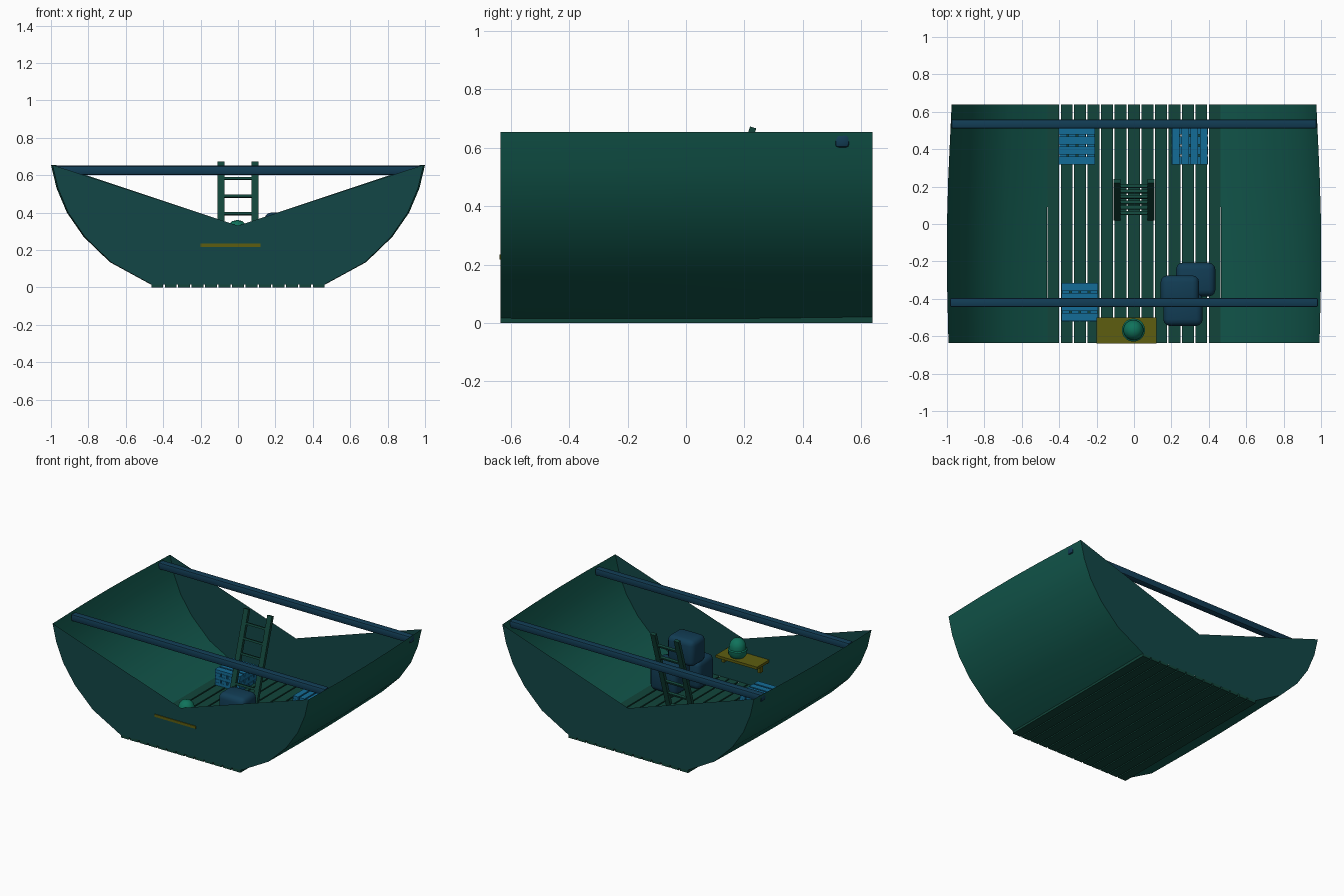
import bpy, bmesh, math
from mathutils import Vector, Matrix

if "Cube" in bpy.data.objects:
    bpy.data.objects.remove(bpy.data.objects["Cube"])


def material(name, col):
    m = bpy.data.materials.new(name)
    m.diffuse_color = (*col, 1)
    m.use_nodes = True
    m.node_tree.nodes["Principled BSDF"].inputs["Base Color"].default_value = m.diffuse_color
    return m


HULL = material("hull_green", (0.006, 0.095, 0.072))
WALL = material("wall_teal", (0.006, 0.062, 0.062))
WOOD = material("dark_wood", (0.006, 0.06, 0.043))
BEAM = material("beam_blue", (0.006, 0.046, 0.09))
STACK = material("stack_blue", (0.007, 0.15, 0.31))
SHELF = material("shelf_yellow", (0.11, 0.11, 0.005))
POT = material("pot_green", (0.005, 0.17, 0.105))


def finish(name, bm, mat, smooth=None):
    me = bpy.data.meshes.new(name)
    bmesh.ops.recalc_face_normals(bm, faces=bm.faces)
    bm.to_mesh(me)
    bm.free()
    me.materials.append(mat)
    ob = bpy.data.objects.new(name, me)
    bpy.context.collection.objects.link(ob)
    if smooth:
        bpy.ops.object.select_all(action='DESELECT')
        ob.select_set(True)
        bpy.context.view_layer.objects.active = ob
        bpy.ops.object.shade_smooth_by_angle(angle=math.radians(smooth))
    return ob


def add_box(bm, c, size, rot=Matrix()):
    mat = Matrix.Translation(c) @ rot @ Matrix.Diagonal((*size, 1))
    bmesh.ops.create_cube(bm, size=1, matrix=mat)


def box(name, c, size, mat, bevel=0, segs=1, rot=Matrix(), smooth=None):
    bm = bmesh.new()
    add_box(bm, c, size, rot)
    if bevel:
        bmesh.ops.bevel(bm, geom=bm.edges[:], offset=bevel, segments=segs,
                        profile=0.5, affect='EDGES')
    return finish(name, bm, mat, smooth)


# hull cross-section (right half, keel to rim) and its width along the length
profile = [(0.465, 0.015), (0.685, 0.135), (0.825, 0.27),
           (0.915, 0.40), (0.97, 0.53), (1.0, 0.655)]
stations = [(-0.635, 0.992), (-0.3, 1.0), (0.0, 1.0), (0.25, 0.993), (0.64, 0.975)]

# curved hull sides
for side, label in ((-1, "left"), (1, "right")):
    bm = bmesh.new()
    rows = [[bm.verts.new((side * x * w, y, z)) for x, z in profile] for y, w in stations]
    for a, b in zip(rows, rows[1:]):
        for i in range(len(profile) - 1):
            bm.faces.new((a[i], a[i + 1], b[i + 1], b[i]))
    finish(label + "_hull_side", bm, HULL, 40)

# cut end walls with a shallow V top
for (y, w), label in ((stations[0], "front"), (stations[-1], "back")):
    bm = bmesh.new()
    for s in (-1, 1):
        hub = bm.verts.new((0, y, 0.33))
        ring = [bm.verts.new((s * x * w, y, z)) for x, z in profile]
        ring.insert(0, bm.verts.new((0, y, 0.015)))
        for a, b in zip(ring, ring[1:]):
            bm.faces.new((hub, a, b))
    bmesh.ops.remove_doubles(bm, verts=bm.verts[:], dist=1e-5)
    finish(label + "_end_wall", bm, WALL)

# floor planks with narrow gaps
for i in range(13):
    box(f"floor_plank_{i}", (-0.432 + 0.072 * i, 0.0025, 0.01),
        (0.063, 1.275, 0.02), WOOD)

# cross beams
for y, w, label in ((-0.42, 1.97, "front"), (0.535, 1.955, "back")):
    box(label + "_cross_beam", (0, y, 0.626), (w, 0.05, 0.05), BEAM, 0.012, 2, smooth=40)

# leaning ladder
bm = bmesh.new()
lo, hi = Vector((0, 0.03, 0.02)), Vector((0, 0.23, 0.67))
d = hi - lo
tilt = Matrix.Rotation(-math.atan2(d.y, d.z), 4, 'X')
for s in (-1, 1):
    add_box(bm, (lo + hi) / 2 + Vector((s * 0.091, 0, 0)), (0.036, 0.022, d.length), tilt)
for k in range(6):
    add_box(bm, lo + d * (0.14 + 0.145 * k), (0.17, 0.018, 0.014), tilt)
finish("ladder", bm, WOOD)


# stacks of crossed slats; top layer runs along x or y
def slat_stack(name, cx, cy, layers, top_along_x):
    bm = bmesh.new()
    t = 0.022
    for k in range(layers):
        along_x = top_along_x == ((layers - 1 - k) % 2 == 0)
        for i in range(4):
            o = (i - 1.5) * 0.051
            if along_x:
                add_box(bm, (cx, cy + o * 1.05, 0.02 + t * (k + 0.5)), (0.195, 0.043, t * 0.95))
            else:
                add_box(bm, (cx + o * 0.97, cy, 0.02 + t * (k + 0.5)), (0.04, 0.205, t * 0.95))
    finish(name, bm, STACK)


slat_stack("back_left_slat_stack", -0.305, 0.42, 5, True)
slat_stack("back_right_slat_stack", 0.298, 0.42, 4, False)
slat_stack("front_left_slat_stack", -0.29, -0.418, 5, True)

# pile of soft-cornered sacks
for name, c, size in (("rear_sack", (0.33, -0.297, 0.12), (0.21, 0.18, 0.2)),
                      ("front_sack", (0.262, -0.455, 0.12), (0.21, 0.18, 0.2)),
                      ("top_sack", (0.245, -0.355, 0.308), (0.205, 0.16, 0.184))):
    box(name, c, size, BEAM, 0.035, 3, smooth=50)

# wall shelf with two short legs
box("shelf_board", (-0.04, -0.57, 0.226), (0.32, 0.14, 0.018), SHELF)
for x in (-0.18, 0.10):
    box("shelf_leg", (x, -0.565, 0.195), (0.02, 0.03, 0.05), SHELF)

# lidded pot: lathe outline
outline = [(0, 0.235), (0.045, 0.235), (0.06, 0.255), (0.062, 0.285), (0.054, 0.29),
           (0.054, 0.312), (0.046, 0.335), (0.028, 0.354), (0, 0.361)]
bm = bmesh.new()
vs = [bm.verts.new((r, 0, z)) for r, z in outline]
es = [bm.edges.new(p) for p in zip(vs, vs[1:])]
bmesh.ops.spin(bm, geom=vs + es, cent=(0, 0, 0), axis=(0, 0, 1),
               angle=2 * math.pi, steps=20)
bmesh.ops.remove_doubles(bm, verts=bm.verts[:], dist=1e-5)
bmesh.ops.translate(bm, verts=bm.verts[:], vec=(-0.003, -0.567, 0))
finish("lidded_pot", bm, POT, 40)
